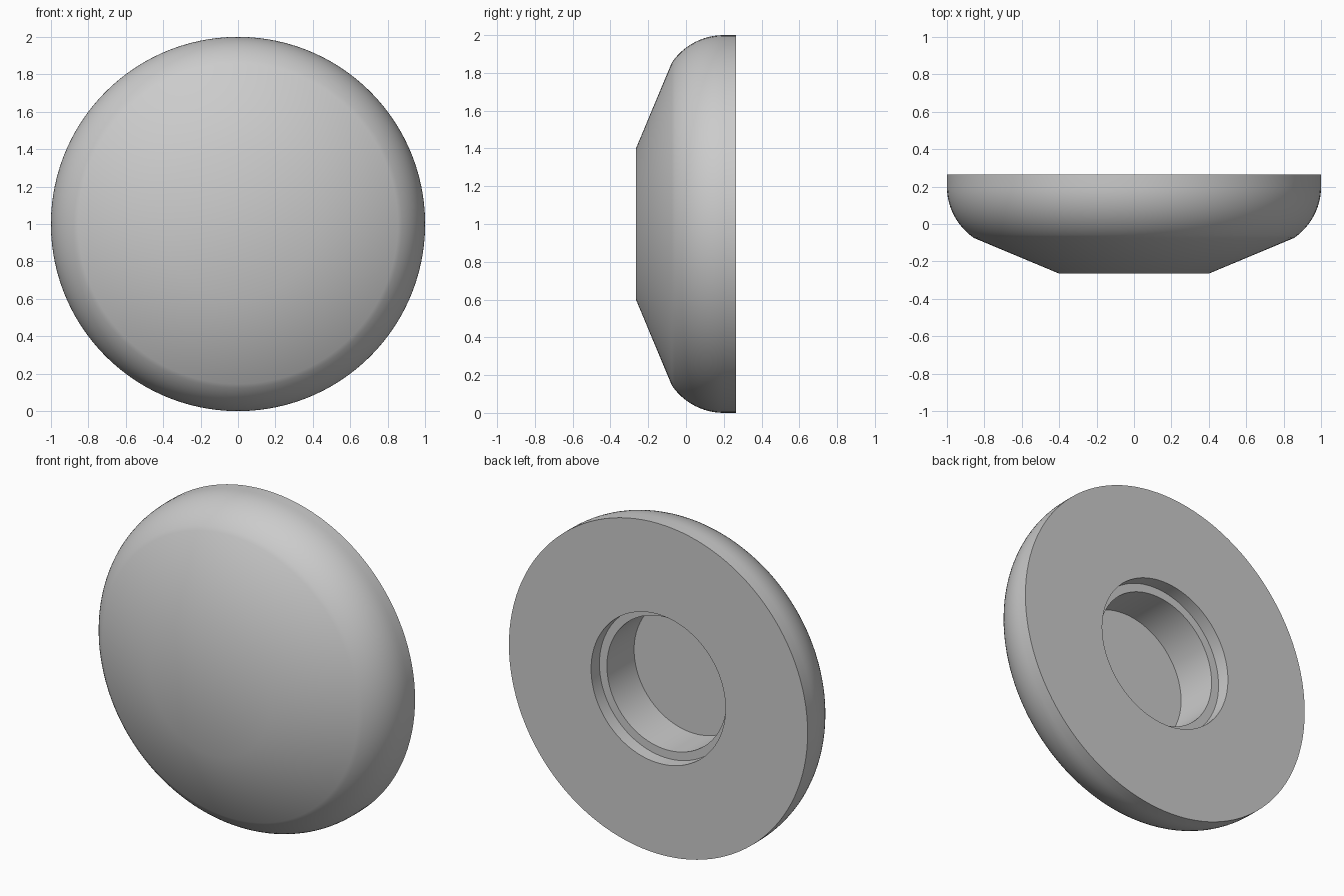
import bpy, bmesh, math

cube = bpy.data.objects.get("Cube")
if cube:
    bpy.data.objects.remove(cube, do_unlink=True)

SEGMENTS = 120

# Plain grey material
grey = bpy.data.materials.new("plain grey")
grey.use_nodes = True
colour = (0.6, 0.6, 0.6, 1)
grey.diffuse_color = colour
grey.node_tree.nodes["Principled BSDF"].inputs["Base Color"].default_value = colour

# Profile as (radius, y): conical front, rounded shoulder, flat back, stepped bore
profile = [(0.4, -0.265)]
arc_radius, arc_y, start = 0.333, 0.2, math.radians(-55.6)
for i in range(13):
    a = start * (1 - i / 12)
    profile.append((1 - arc_radius + arc_radius * math.cos(a), arc_y + arc_radius * math.sin(a)))
profile += [(1, 0.265), (0.45, 0.265), (0.45, 0.185), (0.4, 0.185), (0.4, -0.075)]

# Turn the profile into rings around the y axis
bm = bmesh.new()
rings = []
for r, y in profile:
    angles = [math.tau * k / SEGMENTS for k in range(SEGMENTS)]
    rings.append([bm.verts.new((r * math.cos(a), y, 1 + r * math.sin(a))) for a in angles])
for inner, outer in zip(rings, rings[1:]):
    for k in range(SEGMENTS):
        n = (k + 1) % SEGMENTS
        bm.faces.new((inner[k], inner[n], outer[n], outer[k]))

# Bore floor, and front cap fanned from one rim point at the lower left
bm.faces.new(rings[-1])
hub = SEGMENTS * 2 // 3
cap = rings[0][hub:] + rings[0][:hub]
for b, c in zip(cap[1:], cap[2:]):
    bm.faces.new((cap[0], b, c))
bmesh.ops.recalc_face_normals(bm, faces=bm.faces)

mesh = bpy.data.meshes.new("knob_body")
bm.to_mesh(mesh)
bm.free()
mesh.materials.append(grey)
knob = bpy.data.objects.new("knob_body", mesh)
bpy.context.collection.objects.link(knob)

# Smooth shading with sharp rims
bpy.ops.object.select_all(action="DESELECT")
knob.select_set(True)
bpy.context.view_layer.objects.active = knob
bpy.ops.object.shade_smooth_by_angle(angle=math.radians(30))
